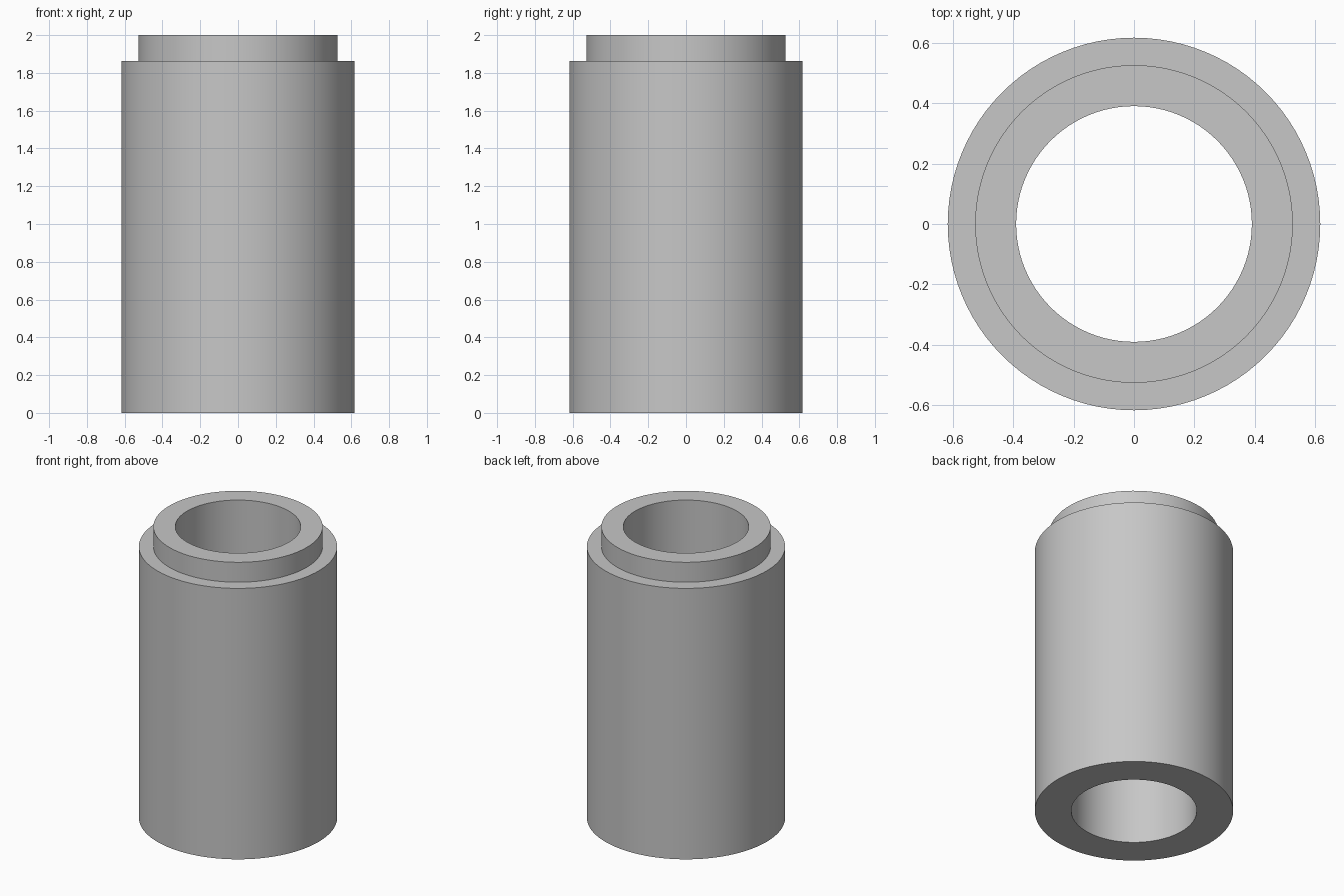
import bpy, bmesh, math

SEGMENTS = 96

cube = bpy.data.objects.get("Cube")
if cube:
    bpy.data.objects.remove(cube, do_unlink=True)

# Plain grey finish
grey = bpy.data.materials.new("grey")
grey.use_nodes = True
colour = (0.57, 0.57, 0.57, 1)
grey.diffuse_color = colour
grey.node_tree.nodes["Principled BSDF"].inputs["Base Color"].default_value = colour


def lathe(name, profile):
    """Revolve a closed (radius, height) profile around z."""
    bm = bmesh.new()
    rings = []
    for r, z in profile:
        angles = [math.tau * i / SEGMENTS for i in range(SEGMENTS)]
        rings.append([bm.verts.new((r * math.cos(a), r * math.sin(a), z)) for a in angles])
    for k, low in enumerate(rings):
        high = rings[(k + 1) % len(rings)]
        for i in range(SEGMENTS):
            j = (i + 1) % SEGMENTS
            bm.faces.new((low[i], low[j], high[j], high[i]))
    bmesh.ops.recalc_face_normals(bm, faces=bm.faces)
    mesh = bpy.data.meshes.new(name)
    bm.to_mesh(mesh)
    bm.free()
    mesh.materials.append(grey)
    obj = bpy.data.objects.new(name, mesh)
    bpy.context.collection.objects.link(obj)
    bpy.ops.object.select_all(action="DESELECT")
    obj.select_set(True)
    bpy.context.view_layer.objects.active = obj
    bpy.ops.object.shade_smooth_by_angle(angle=math.radians(30))
    return obj


# Hollow sleeve with a narrower collar at the top and a straight through bore
bore, collar, body = 0.391, 0.527, 0.618
shoulder, top = 1.863, 2.0
lathe("stepped_sleeve", [(bore, 0), (body, 0), (body, shoulder),
                         (collar, shoulder), (collar, top), (bore, top)])
